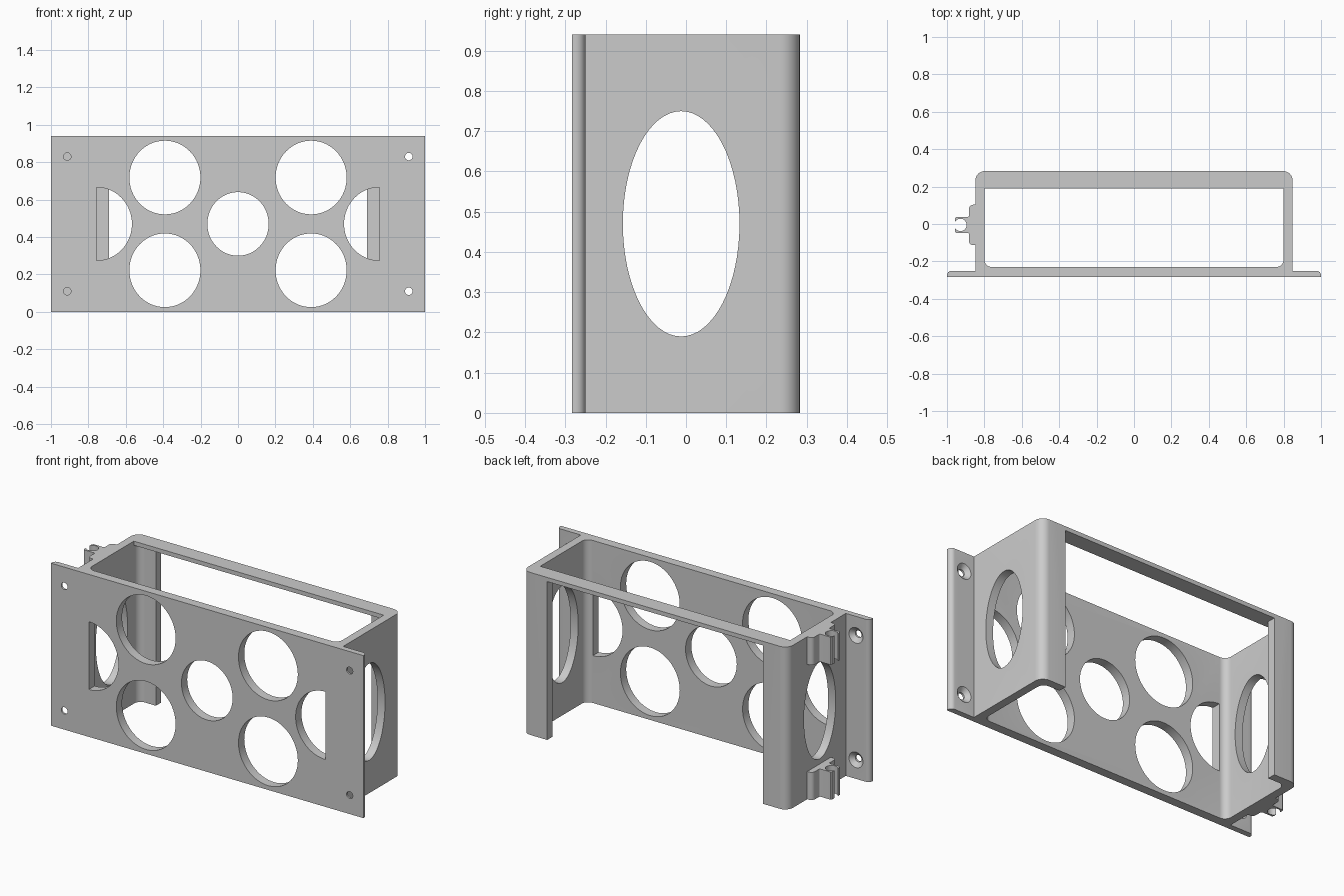
import bpy, bmesh
from math import sin, cos, pi, tau, asin
from mathutils import Vector

if "Cube" in bpy.data.objects:
    bpy.data.objects.remove(bpy.data.objects["Cube"])

H = 0.94          # overall height
FRONT, BACK = -0.283, 0.283


def rounded(corners, n=8):
    """Outline from (x, y, radius) right-angle corners, radius 0 = sharp."""
    out = []
    for i, (x, y, r) in enumerate(corners):
        p = Vector((x, y))
        if r == 0:
            out.append(p)
            continue
        a = (Vector(corners[i - 1][:2]) - p).normalized()
        b = (Vector(corners[(i + 1) % len(corners)][:2]) - p).normalized()
        c = p + r * (a + b)
        for k in range(n + 1):
            t = pi / 2 * k / n
            out.append(c - r * (b * cos(t) + a * sin(t)))
    return out


def ellipse(cx, cy, rx, ry, start=0, sweep=tau, n=64):
    last = n if sweep == tau else n + 1
    return [(cx + rx * cos(start + sweep * k / n),
             cy + ry * sin(start + sweep * k / n)) for k in range(last)]


def loft(bm, rings):
    """Closed solid through matching 3D loops."""
    loops = [[bm.verts.new(p) for p in ring] for ring in rings]
    faces = [bm.faces.new(loops[0]), bm.faces.new(loops[-1])]
    n = len(loops[0])
    for lo, hi in zip(loops, loops[1:]):
        for i in range(n):
            j = (i + 1) % n
            faces.append(bm.faces.new((lo[i], lo[j], hi[j], hi[i])))
    bmesh.ops.recalc_face_normals(bm, faces=faces)


def along_x(pts, x):
    return [(x, p[0], p[1]) for p in pts]


def along_y(pts, y):
    return [(p[0], y, p[1]) for p in pts]


def along_z(pts, z):
    return [(p[0], p[1], z) for p in pts]


def make(name, bm):
    me = bpy.data.meshes.new(name)
    bm.to_mesh(me)
    bm.free()
    ob = bpy.data.objects.new(name, me)
    bpy.context.collection.objects.link(ob)
    return ob


def select(ob):
    bpy.ops.object.select_all(action='DESELECT')
    ob.select_set(True)
    bpy.context.view_layer.objects.active = ob


def boolean(ob, tool, op):
    select(ob)
    mod = ob.modifiers.new(op.lower(), 'BOOLEAN')
    mod.operation, mod.object, mod.solver = op, tool, 'EXACT'
    bpy.ops.object.modifier_apply(modifier=mod.name)
    bpy.data.objects.remove(tool)


# Bracket body: flanged front plate, side walls and inward back lips
right = [(1, FRONT, 0), (1, -0.25, 0.025), (0.848, -0.25, 0),
         (0.848, BACK, 0.05), (0.69, BACK, 0), (0.69, 0.235, 0),
         (0.8, 0.235, 0.04), (0.8, -0.23, 0.04)]
left = [(-x, y, r) for x, y, r in reversed(right)]
outline = rounded(right + left)
bm = bmesh.new()
loft(bm, [along_z(outline, 0), along_z(outline, H)])
body = make("bracket_body", bm)

# Thin bar joining the top of the open back
bm = bmesh.new()
bar = [(-0.82, 0.19), (0.82, 0.19), (0.82, 0.235), (0.75, 0.235),
       (0.75, BACK), (-0.75, BACK), (-0.75, 0.235), (-0.82, 0.235)]
loft(bm, [along_z(bar, H - 0.024), along_z(bar, H)])
boolean(body, make("back_bar", bm), 'UNION')

# Front openings, side openings and countersunk screw holes
bm = bmesh.new()
holes = [ellipse(0, 0.47, 0.164, 0.17)]
for s in (-1, 1):
    holes += [ellipse(s * 0.391, z, 0.19, 0.197) for z in (0.222, 0.718)]
    holes.append(ellipse(s * 0.757, 0.47, 0.19, 0.196,
                         pi / 2 if s > 0 else -pi / 2, pi, 40))
    side = ellipse(-0.012, 0.47, 0.145, 0.28)
    loft(bm, [along_x(side, s * 0.75), along_x(side, s * 0.93)])
    for z in (0.11, 0.83):
        loft(bm, [along_y(ellipse(s * 0.913, z, r, r, n=32), y)
                  for y, r in ((-0.35, 0.02), (-0.272, 0.02),
                               (-0.25, 0.045), (-0.245, 0.045))])
for h in holes:
    loft(bm, [along_y(h, -0.35), along_y(h, -0.2)])
boolean(body, make("opening_cutter", bm), 'DIFFERENCE')

# Two cable clips on the left wall: base pad with a C-shaped jaw
CY, CX, R, TIP = -0.005, -0.928, 0.033, -0.957
gap = asin((CX - TIP) / R)
half = pi / 2 + gap
jaw = ellipse(CX, CY, R, R, half, -2 * half, 32)
clip = (rounded([(-0.84, CY - 0.108, 0), (-0.84, CY + 0.108, 0),
                 (-0.882, CY + 0.108, 0.022), (-0.882, CY + 0.043, 0.008),
                 (TIP, CY + 0.043, 0.008)], 5)[:-6]
        + [Vector((TIP + 0.006, CY + 0.043)), Vector((TIP, CY + 0.037))])
low = [(x, 2 * CY - y) for x, y in reversed(clip[2:])]
profile = [tuple(p) for p in clip] + jaw + low
for name, z in (("lower_clip", 0), ("upper_clip", H - 0.16)):
    bm = bmesh.new()
    loft(bm, [along_z(profile, z), along_z(profile, z + 0.16)])
    make(name, bm)

for ob in list(bpy.context.scene.objects):
    select(ob)
    bpy.ops.object.shade_smooth_by_angle(angle=0.5)
